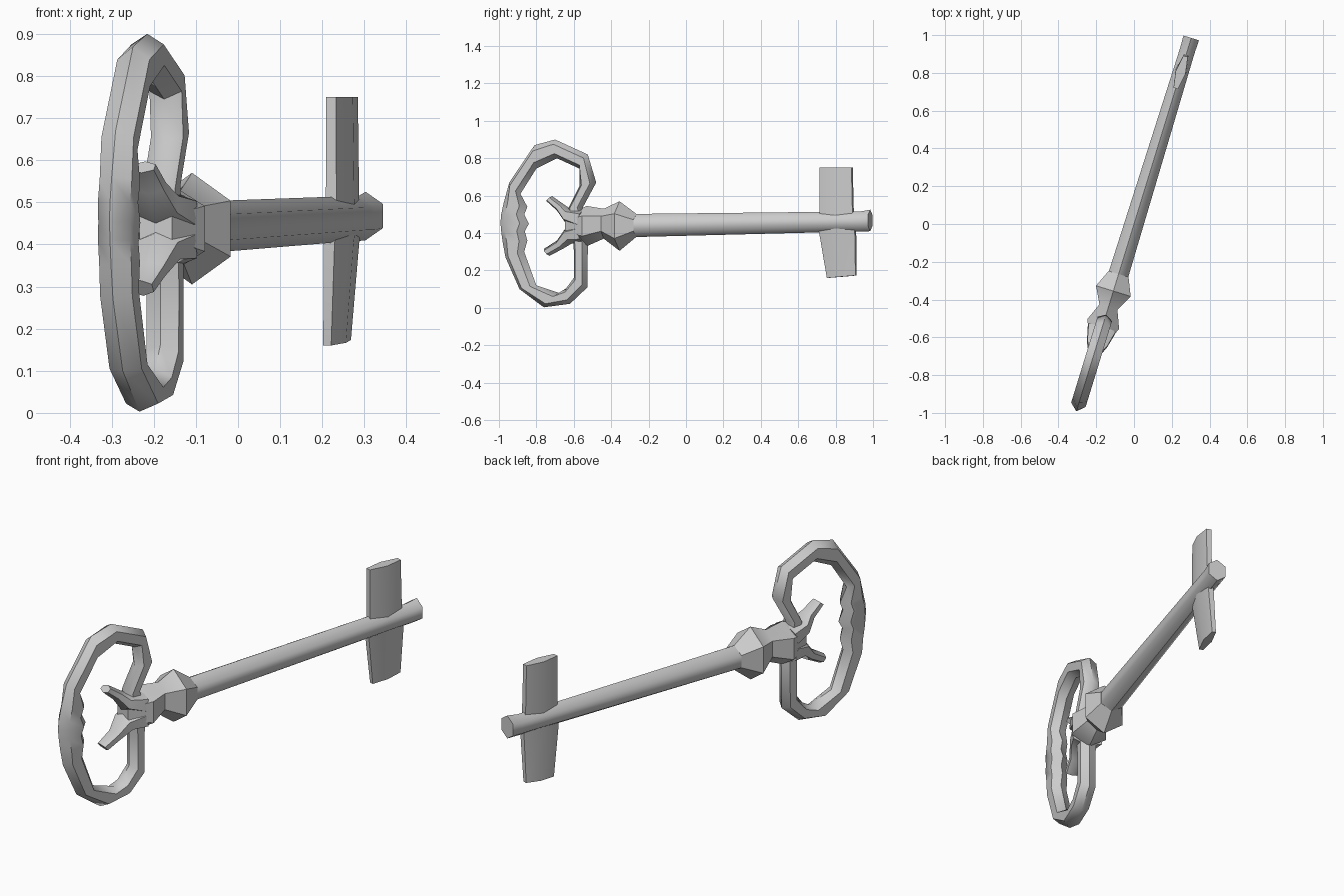
import bpy, bmesh
from math import sin, cos, pi, radians
from mathutils import Vector

if "Cube" in bpy.data.objects:
    bpy.data.objects.remove(bpy.data.objects["Cube"])

A = radians(17.1)          # the key lies turned in plan


def place(y, w, z):
    """y = distance along the key as seen from the side, w = sideways offset."""
    return Vector((y * sin(A) / cos(A) + w * cos(A), y - w * sin(A), z))


def loft(name, rings, closed=False, angle=40):
    bm = bmesh.new()
    loops = [[bm.verts.new(place(*p)) for p in r] for r in rings]
    n = len(loops[0])
    for i in range(len(loops) if closed else len(loops) - 1):
        a, b = loops[i], loops[(i + 1) % len(loops)]
        for k in range(n):
            bm.faces.new((a[k], a[(k + 1) % n], b[(k + 1) % n], b[k]))
    if not closed:
        bm.faces.new(loops[0])
        bm.faces.new(loops[-1])
    bmesh.ops.recalc_face_normals(bm, faces=bm.faces)
    me = bpy.data.meshes.new(name)
    bm.to_mesh(me)
    bm.free()
    ob = bpy.data.objects.new(name, me)
    bpy.context.collection.objects.link(ob)
    bpy.ops.object.select_all(action='DESELECT')
    ob.select_set(True)
    bpy.context.view_layer.objects.active = ob
    bpy.ops.object.shade_smooth_by_angle(angle=radians(angle))
    return ob


def hexa(p, q, w, off=0.0):
    """Hexagon whose two points are p and q in the side view (y, z)."""
    p, q = Vector(p), Vector(q)
    c, h = (p + q) / 2, (q - p) / 2
    pts = []
    for k in range(6):
        v = c + h * cos(k * pi / 3)
        pts.append((v.x, off + w * sin(k * pi / 3) / sin(pi / 3), v.y))
    return pts


# Bow: oval ring, each entry is inner (y, z) and outer (y, z)
bow = [
    ((-.61, .43), (-.52, .43)), ((-.63, .53), (-.55, .54)),
    ((-.57, .65), (-.48, .67)), ((-.57, .745), (-.525, .82)),
    ((-.69, .80), (-.70, .90)), ((-.80, .745), (-.81, .87)),
    ((-.885, .61), (-.945, .67)), ((-.848, .54), (-.975, .56)),
    ((-.865, .50), (-.988, .50)), ((-.84, .45), (-.992, .455)),
    ((-.862, .41), (-.988, .41)), ((-.848, .36), (-.98, .35)),
    ((-.865, .30), (-.965, .27)), ((-.80, .12), (-.89, .10)),
    ((-.68, .08), (-.76, .003)), ((-.64, .105), (-.62, .022)),
    ((-.60, .16), (-.527, .11)), ((-.60, .31), (-.525, .315)),
]
loft("bow_ring", [hexa(p, q, .04) for p, q in bow], closed=True, angle=50)

# Hub and collar: y, low z, high z, half width
hub = [(-.635, .38, .50, .04), (-.53, .33, .545, .088), (-.44, .37, .53, .05),
       (-.355, .305, .57, .096), (-.265, .38, .502, .055)]
loft("hub_and_collar", [hexa((y, a), (y, b), w) for y, a, b, w in hub], angle=45)

# Two prongs reaching back into the bow
loft("upper_prong", [hexa((-.57, .42), (-.54, .53), .075),
                     hexa((-.645, .455), (-.625, .535), .055),
                     hexa((-.69, .52), (-.655, .555), .035),
                     hexa((-.745, .57), (-.715, .597), .028)], angle=50)
loft("lower_prong", [hexa((-.57, .45), (-.54, .34), .075),
                     hexa((-.645, .425), (-.61, .345), .055),
                     hexa((-.69, .36), (-.66, .315), .035),
                     hexa((-.76, .315), (-.73, .278), .028)], angle=50)

# Shaft with a slightly swollen tip
shaft = [(-.30, .378, .502, .054), (.88, .408, .515, .041),
         (.93, .408, .515, .041), (.985, .41, .525, .043)]
loft("shaft", [hexa((y, a), (y, b), w) for y, a, b, w in shaft], angle=62)


# Bit: one flat blade above and one below the shaft
def blade(y0, z0, y1, z1, t, off):
    cy, cz = (y0 + y1) / 2, (z0 + z1) / 2
    half = [(y0, z0, -.45), (cy, cz, -1), (y1, z1, -.45)]
    side = [(y, off + t * s, z) for y, z, s in half]
    return side + [(y, off - t * s, z) for y, z, s in reversed(half)]


loft("upper_bit", [blade(.718, .45, .895, .45, .03, 0),
                   blade(.718, .75, .888, .75, .027, 0)])
loft("lower_bit", [blade(.715, .46, .905, .46, .034, 0),
                   blade(.715, .40, .905, .40, .030, -.004),
                   blade(.75, .16, .903, .173, .022, -.02)])
